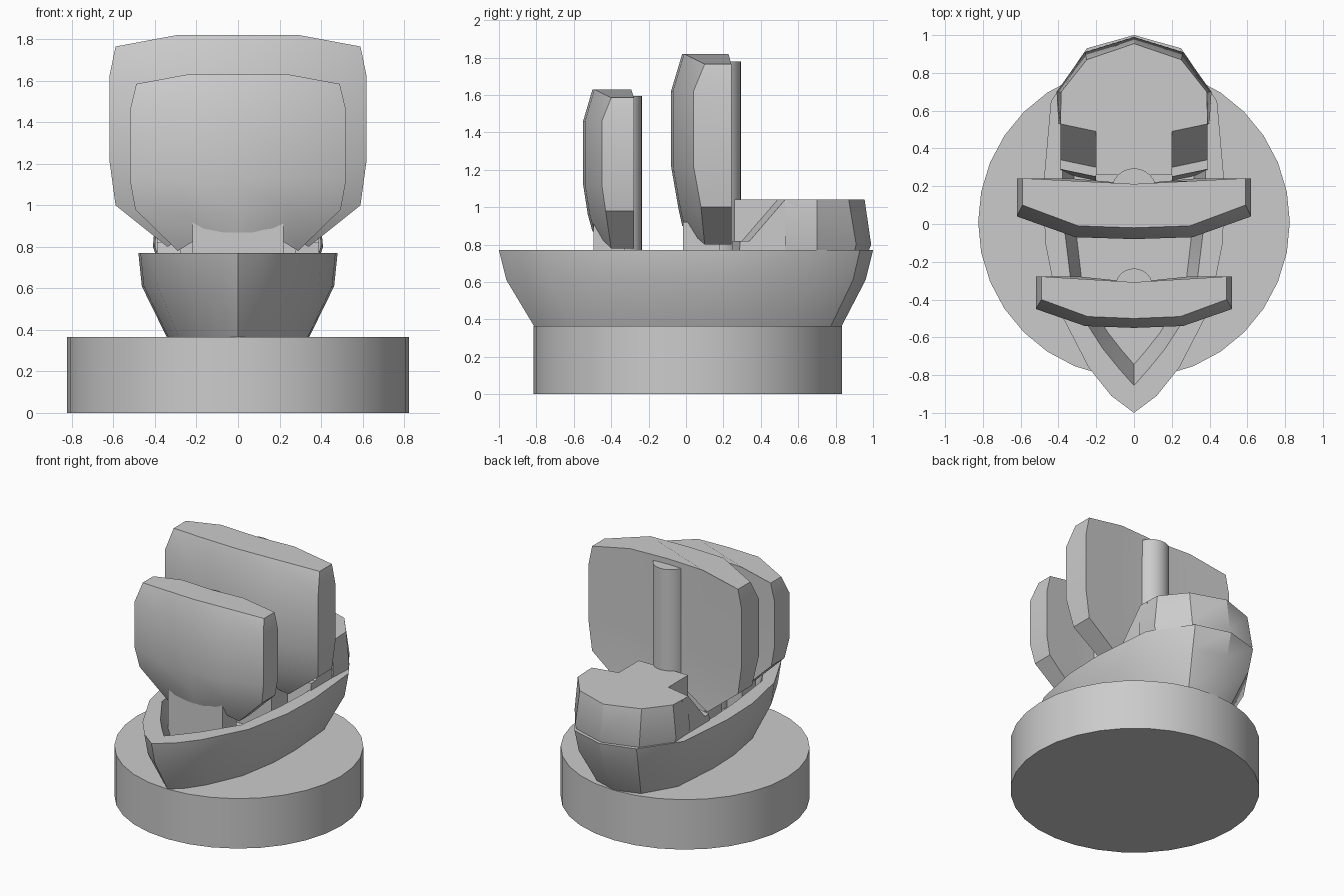
import bpy
import bmesh
import math

cube = bpy.data.objects.get("Cube")
if cube:
    bpy.data.objects.remove(cube, do_unlink=True)

GREY = (0.6, 0.6, 0.6, 1)
grey = bpy.data.materials.new("plain grey")
grey.use_nodes = True
grey.diffuse_color = GREY
grey.node_tree.nodes["Principled BSDF"].inputs["Base Color"].default_value = GREY


def finish(name, bm, angle=30):
    bmesh.ops.recalc_face_normals(bm, faces=bm.faces[:])
    mesh = bpy.data.meshes.new(name)
    bm.to_mesh(mesh)
    bm.free()
    ob = bpy.data.objects.new(name, mesh)
    bpy.context.collection.objects.link(ob)
    mesh.materials.append(grey)
    bpy.ops.object.select_all(action='DESELECT')
    ob.select_set(True)
    bpy.context.view_layer.objects.active = ob
    bpy.ops.object.shade_smooth_by_angle(angle=math.radians(angle))
    return ob


def loft(name, rings, angle=30):
    """Skin a stack of equal-length rings and cap both ends."""
    bm = bmesh.new()
    loops = [[bm.verts.new(p) for p in ring] for ring in rings]
    for a, b in zip(loops, loops[1:]):
        for i in range(len(a)):
            j = (i + 1) % len(a)
            bm.faces.new((a[i], a[j], b[j], b[i]))
    bm.faces.new(loops[0])
    bm.faces.new(loops[-1])
    return finish(name, bm, angle)


def mirrored(half, z):
    """Close a half outline (bow to stern) across x = 0."""
    other = [(-x, y) for x, y in reversed(half) if x > 0]
    return [(x, y, z) for x, y in half + other]


def cylinder(name, radius, y, z0, z1, sides):
    ring = [(math.cos(2 * math.pi * i / sides) * radius,
             math.sin(2 * math.pi * i / sides) * radius + y) for i in range(sides)]
    return loft(name, [[(px, py, z) for px, py in ring] for z in (z0, z1)])


# Round stand
cylinder("stand", 0.825, 0.01, 0, 0.365, 32)

# Hull with a raised rim and sunken deck
rim = [(0, -1), (0.12, -0.91), (0.24, -0.76), (0.40, -0.45), (0.47, -0.1),
       (0.48, 0.2), (0.44, 0.65), (0.25, 0.93), (0, 1)]
inner = [(0, -0.855), (0.08, -0.765), (0.165, -0.66), (0.32, -0.42), (0.365, -0.05),
         (0.38, 0.2), (0.37, 0.62), (0.22, 0.87), (0, 0.93)]
keel = [(x * 0.71, y * 0.82 + 0.01) for x, y in rim]
belly = [(x * 0.965, y * 0.96) for x, y in rim]
deck = [(x * 0.84, y * 0.87) for x, y in inner]
loft("hull", [mirrored(keel, 0.36), mirrored(belly, 0.61), mirrored(rim, 0.77),
              mirrored(inner, 0.77), mirrored(deck, 0.55)])

# Stern cabin, its middle reaching forward between the ramps
top = [(0, 0.26), (0.2, 0.26), (0.2, 0.49), (0.39, 0.53), (0.385, 0.7),
       (0.25, 0.87), (0, 0.955)]
foot = top[:3] + [(0.40, 0.53), (0.41, 0.7), (0.26, 0.91), (0, 0.99)]
base = top[:3] + [(0.33, 0.53), (0.33, 0.7), (0.2, 0.85), (0, 0.9)]
loft("stern_cabin", [mirrored(base, 0.58), mirrored(foot, 0.80), mirrored(top, 1.04)])

# Ramps on either side of the cabin
ramp = [(0.27, 0.55), (0.29, 0.82), (0.34, 0.82), (0.53, 1.04), (0.6, 1.04), (0.6, 0.55)]
for side, label in ((1, "left"), (-1, "right")):
    loft(label + "_ramp", [[(side * 0.2, y - 0.04, z) for y, z in ramp],
                           [(side * 0.39, y, z) for y, z in ramp]], 15)


def sail(name, rows, back):
    """Thick billowing sail; rows: centre z, edge z, half width, centre y, edge y."""
    columns = (-1, -0.5, 0, 0.5, 1)
    rings = []
    for zc, ze, width, yc, ye in rows:
        front, rear = [], []
        for c in columns:
            outer = abs(c) == 1
            z = ze if outer else zc
            bulge = ye if outer else yc + 0.02 * abs(c)
            front.append((c * width, bulge, z))
            rear.append((c * width, back + 0.03 * abs(c), z))
        rings.append(front + rear[::-1])
    loft(name, rings)


main_rows = [(1.82, 1.765, 0.59, -0.02, 0.10), (1.62, 1.62, 0.62, -0.08, 0.04),
             (1.22, 1.22, 0.62, -0.08, 0.04), (0.99, 1.0, 0.59, -0.04, 0.08),
             (0.90, 0.80, 0.34, -0.02, 0.10)]
fore_rows = [(1.63, 1.585, 0.49, -0.50, -0.40), (1.46, 1.46, 0.52, -0.55, -0.45),
             (1.12, 1.12, 0.52, -0.55, -0.45), (0.96, 0.98, 0.495, -0.525, -0.43),
             (0.87, 0.78, 0.29, -0.50, -0.40)]
sail("main_sail", main_rows, 0.212)
sail("fore_sail", fore_rows, -0.308)

# Blocks carrying the sails, and the masts behind them
for label, y0, y1, width in (("main", -0.015, 0.18, 0.28), ("fore", -0.495, -0.33, 0.22)):
    outline = [(-width, y0), (width, y0), (width, y1), (-width, y1)]
    loft(label + "_sail_foot", [[(x, y, z) for x, y in outline] for z in (0.54, 0.92)])
cylinder("main_mast", 0.12, 0.175, 0.54, 1.78, 24)
cylinder("fore_mast", 0.10, -0.335, 0.54, 1.595, 24)
